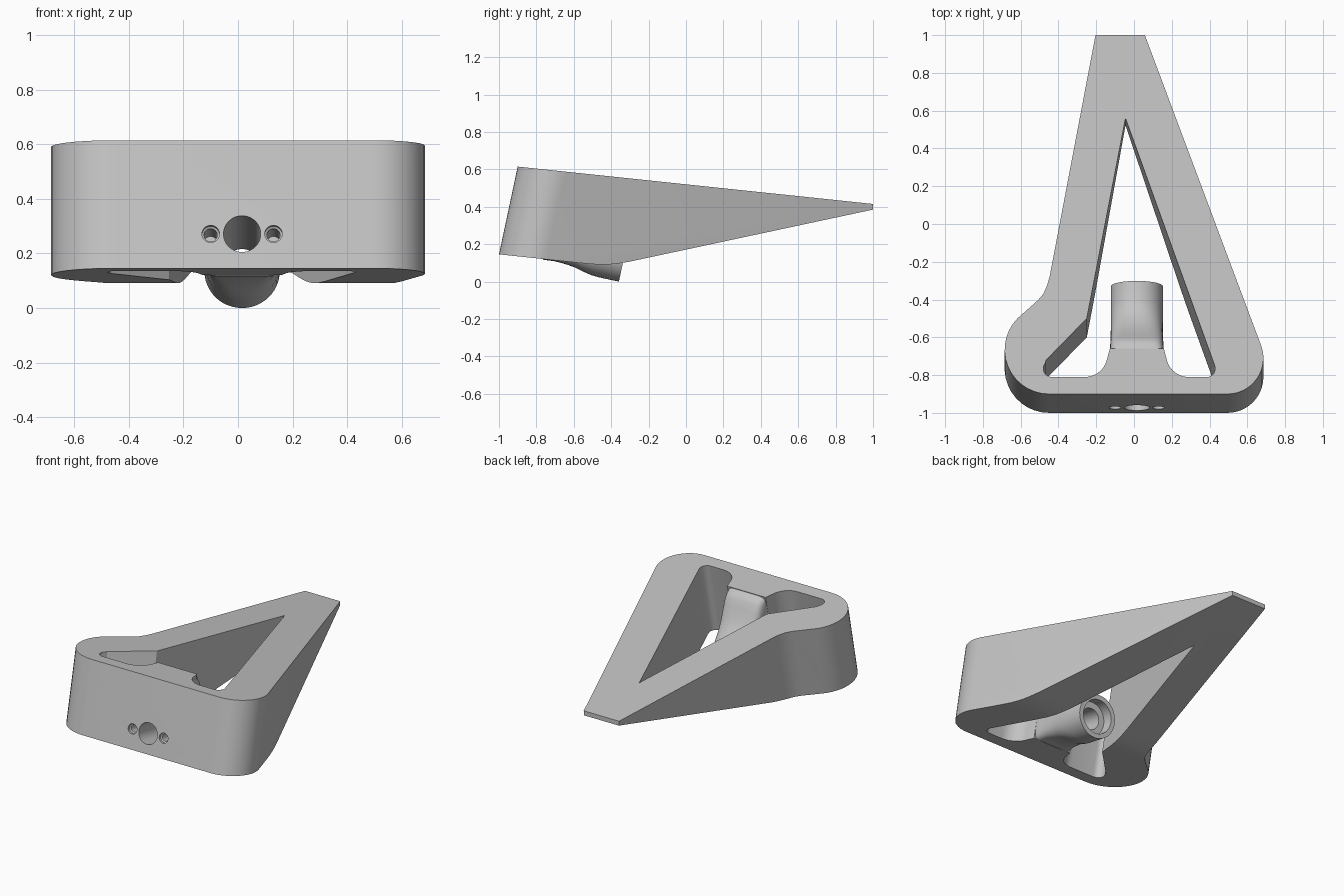
import bpy, bmesh
from math import sin, cos, radians, pi, copysign
from mathutils import Vector

if "Cube" in bpy.data.objects:
    bpy.data.objects.remove(bpy.data.objects["Cube"])

# Tilted working frame: AXIS runs along the tube, UP runs along the walls
AXIS = Vector((0, 0.978, -0.208))
UP = Vector((0, 0.208, 0.978))
TUBE_END = Vector((0.015, -0.33, 0.135))

grey = bpy.data.materials.new("plain grey")
grey.use_nodes = True
grey.diffuse_color = (0.55, 0.55, 0.55, 1)
grey.node_tree.nodes["Principled BSDF"].inputs["Base Color"].default_value = grey.diffuse_color


def loft(name, rings):
    """Closed solid through rings that share one point count."""
    bm = bmesh.new()
    rows = [[bm.verts.new(p) for p in ring] for ring in rings]
    n = len(rows[0])
    for a, b in zip(rows, rows[1:]):
        for i in range(n):
            j = (i + 1) % n
            bm.faces.new((a[i], a[j], b[j], b[i]))
    bm.faces.new(rows[0])
    bm.faces.new(rows[-1])
    bmesh.ops.recalc_face_normals(bm, faces=bm.faces)
    mesh = bpy.data.meshes.new(name)
    bm.to_mesh(mesh)
    bm.free()
    mesh.materials.append(grey)
    ob = bpy.data.objects.new(name, mesh)
    bpy.context.collection.objects.link(ob)
    return ob


def arc(cx, cy, r, start, end, n=14):
    angles = [radians(start + (end - start) * i / n) for i in range(n + 1)]
    return [(cx + r * cos(a), cy + r * sin(a)) for a in angles]


def tilted_prism(name, plan, above, below):
    """Extrude an outline drawn on the sloping top face along UP."""
    top = [Vector((x, y, 0.615 - 0.105 * (y + 0.9))) for x, y in plan]
    return loft(name, [[p + UP * h for p in top] for h in (above, -below)])


def section(v, low, high, half_width, power, dx=0):
    """Ring across the tube axis, from circle (2) to rounded box."""
    ring = []
    for i in range(48):
        c, s = cos(2 * pi * i / 48), sin(2 * pi * i / 48)
        x = half_width * copysign(abs(c) ** (2 / power), c)
        w = (high + low) / 2 + (high - low) / 2 * copysign(abs(s) ** (2 / power), s)
        ring.append(TUBE_END + AXIS * v + UP * w + Vector((x + dx, 0, 0)))
    return ring


def bore(name, stations, dx=0):
    return loft(name, [section(v, -r, r, r, 2, dx) for v, r in stations])


def combine(target, tool, operation):
    tool.hide_render = True
    mod = target.modifiers.new(operation, "BOOLEAN")
    mod.object, mod.operation, mod.solver = tool, operation, "EXACT"
    bpy.context.view_layer.objects.active = target
    bpy.ops.object.modifier_apply(modifier=mod.name)
    bpy.data.objects.remove(tool)


# Outer outline: rounded front corners, bulge on one side, narrow tip
outline = arc(0.495, -0.71, 0.19, -90, 20)
outline += [(0.05, 1.02), (-0.2, 1.02)]
outline += [(-0.447, -0.28), (-0.46, -0.325), (-0.48, -0.37), (-0.508, -0.403)]
outline += arc(-0.45, -0.665, 0.235, 135, 270)
frame = tilted_prism("wedge_frame", outline, 0.2, 1.0)

# Triangular opening, notched around the central rib
opening = [(-0.045, 0.56), (-0.25, -0.5), (-0.465, -0.72)]
opening += arc(-0.435, -0.765, 0.045, 140, 270, 8)
opening += arc(-0.26, -0.69, 0.12, -90, -12, 10)
opening += [(-0.128, -0.66), (0.158, -0.66)]
opening += arc(0.29, -0.69, 0.12, 192, 270, 10)
opening += arc(0.385, -0.765, 0.045, -90, 20, 8)
combine(frame, tilted_prism("opening_cutter", opening, 0.4, 1.2), "DIFFERENCE")

# Side silhouette trims the frame to a wedge
side = [(-1.2, 0.167), (-0.55, 0.098), (-0.48, 0.092), (-0.42, 0.091), (-0.36, 0.097),
        (-0.3, 0.107), (1, 0.385), (1, 0.415), (-1.2, 0.6465)]
trim = loft("side_trim", [[Vector((x, y, z)) for y, z in side] for x in (-1, 1)])
combine(frame, trim, "INTERSECT")

# Boss: tall rib blending into a round tube
stations = [(-0.46, -0.09, 0.36, 0.135, 9), (-0.416, -0.108, 0.373, 0.143, 9),
            (-0.385, -0.105, 0.366, 0.142, 7), (-0.36, -0.103, 0.345, 0.141, 6),
            (-0.33, -0.104, 0.305, 0.14, 5), (-0.29, -0.107, 0.25, 0.139, 4),
            (-0.25, -0.112, 0.21, 0.138, 3.2), (-0.2, -0.125, 0.17, 0.138, 2.6),
            (-0.15, -0.135, 0.147, 0.138, 2.2), (-0.11, -0.138, 0.138, 0.138, 2),
            (0, -0.138, 0.138, 0.138, 2)]
combine(frame, loft("tube_boss", [section(*s) for s in stations]), "UNION")

# Stepped centre bore, and a blind screw hole on each side of it
combine(frame, bore("centre_bore", [(-0.8, 0.068), (0.1, 0.068)]), "DIFFERENCE")
combine(frame, bore("socket_bore", [(-0.07, 0.108), (0.1, 0.108)]), "DIFFERENCE")
for dx in (-0.115, 0.115):
    combine(frame, bore("screw_hole", [(-0.8, 0.032), (-0.64, 0.032), (-0.635, 0.024),
                                       (-0.5, 0.024)], dx), "DIFFERENCE")

bpy.ops.object.select_all(action="DESELECT")
frame.select_set(True)
bpy.context.view_layer.objects.active = frame
bpy.ops.object.shade_smooth_by_angle(angle=radians(28))
